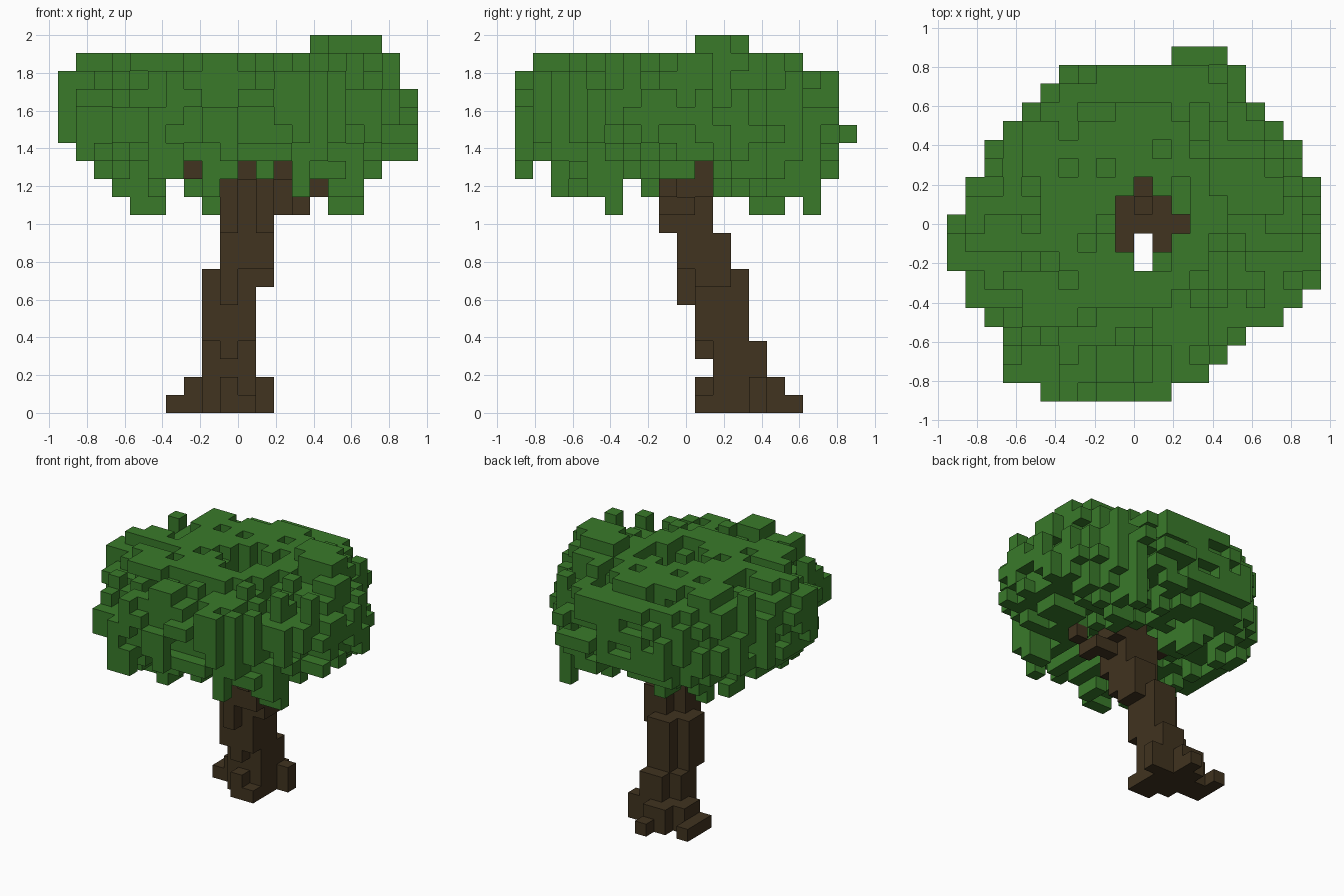
import bpy
import bmesh
import random
from mathutils import Vector

random.seed(5)
V = 2 / 21  # edge length of one block

cube = bpy.data.objects.get("Cube")
if cube:
    bpy.data.objects.remove(cube, do_unlink=True)

DIRS = [Vector(d) for d in ((1, 0, 0), (-1, 0, 0), (0, 1, 0),
                            (0, -1, 0), (0, 0, 1), (0, 0, -1))]


def material(name, color):
    m = bpy.data.materials.new(name)
    m.use_nodes = True
    m.diffuse_color = color
    m.node_tree.nodes["Principled BSDF"].inputs["Base Color"].default_value = color
    return m


def box(x0, x1, y0, y1, z0, z1):
    return {(x, y, z) for x in range(x0, x1)
            for y in range(y0, y1) for z in range(z0, z1)}


def neighbours(c):
    return [tuple(int(a + b) for a, b in zip(c, d)) for d in DIRS]


def build(name, cells, blocked, mat):
    """Mesh the exposed faces of a set of blocks."""
    bm = bmesh.new()
    for c in sorted(cells):
        centre = Vector((c[0] + 0.5, c[1] - 9, c[2] + 0.5))
        for d, n in zip(DIRS, neighbours(c)):
            if n in cells or n in blocked:
                continue
            u = Vector((d.y, d.z, d.x))
            w = d.cross(u)
            bm.faces.new([bm.verts.new((centre + (d + u * a + w * b) / 2) * V)
                          for a, b in ((-1, -1), (1, -1), (1, 1), (-1, 1))])
    bmesh.ops.remove_doubles(bm, verts=bm.verts, dist=V / 100)
    mesh = bpy.data.meshes.new(name)
    bm.to_mesh(mesh)
    bm.free()
    mesh.materials.append(mat)
    obj = bpy.data.objects.new(name, mesh)
    bpy.context.collection.objects.link(obj)


# Leaning trunk: roots, stem steps with cut back corners, fork
trunk = set().union(
    box(-2, 1, 11, 13, 0, 4), box(-1, 1, 13, 14, 0, 4),
    box(-1, 0, 10, 11, 0, 2), box(0, 1, 10, 11, 0, 1),
    box(-4, -3, 12, 15, 0, 1), box(-3, -2, 12, 14, 0, 2), box(-2, -1, 13, 14, 0, 2),
    box(1, 2, 13, 14, 0, 2), box(-2, 0, 14, 15, 0, 2), box(-1, 0, 15, 16, 0, 1),
    box(-1, 0, 10, 11, 3, 6), box(-2, 1, 10, 12, 4, 8), box(-1, 1, 12, 13, 4, 8),
    box(-1, 0, 9, 10, 6, 10), box(1, 2, 10, 12, 7, 10),
    box(-1, 2, 9, 11, 8, 10), box(0, 1, 11, 12, 8, 10),
    box(-1, 0, 8, 11, 10, 13), box(0, 1, 9, 11, 10, 13), box(1, 2, 8, 11, 10, 13))

# Branch stubs reaching into the leaves
trunk |= set().union(
    box(0, 1, 10, 11, 13, 14), box(2, 4, 9, 10, 11, 12), box(2, 3, 9, 10, 12, 13),
    box(3, 4, 8, 9, 11, 12), box(4, 5, 8, 9, 12, 13), box(2, 3, 10, 11, 12, 14),
    box(-2, -1, 10, 11, 12, 13), box(-3, -2, 10, 11, 13, 14))

# Plan outline of the crown: x span of each row from front to back
ROWS = [(-5, 2), (-7, 4), (-7, 5), (-7, 6), (-8, 8), (-9, 9), (-9, 10),
        (-10, 10), (-10, 10), (-10, 10), (-9, 10), (-9, 10), (-8, 9), (-8, 9),
        (-7, 8), (-6, 7), (-5, 6), (-4, 6), (2, 5)]
# x and y limits of each crown layer from the bottom
LAYERS = [(-7, 9, 2, 18), (-8, 10, 2, 18), (-9, 10, 0, 18), (-10, 10, 0, 19),
          (-10, 10, 0, 19), (-10, 10, 0, 19), (-10, 9, 0, 18), (-9, 9, 1, 16)]


def allowed(c):
    x, y, z = c
    if not (12 <= z <= 19 and 0 <= y <= 18):
        return False
    x0, x1, y0, y1 = LAYERS[z - 12]
    r0, r1 = ROWS[y]
    return max(x0, r0) <= x < min(x1, r1) and y0 <= y < y1


def rho(x, y):
    return (((x + 0.5) / 10) ** 2 + ((y - 9) / 9.5) ** 2) ** 0.5


# Crown core: a flattened dome
space = sorted(c for c in box(-10, 10, 0, 19, 12, 20) if allowed(c))
leaves = {c for c in space if (rho(c[0], c[1]) / 0.95) ** 2.5
          + abs((c[2] - 15.5) / (3.8 if c[2] > 15 else 4.1)) ** 2.5 < 1}

# Ragged surface: bite blocks out, then grow tufts of leaves
skin = sorted(c for c in leaves if any(n not in leaves for n in neighbours(c)))
leaves -= {c for c in skin if random.random() < 0.38}
for chance in (0.3, 0.14):
    rim = {n for c in leaves for n in neighbours(c)} - leaves
    leaves |= {c for c in sorted(rim) if allowed(c) and random.random() < chance}

# Loose leaves that fill out the rim
covered = {c[:2] for c in leaves}
for y, (x0, x1) in enumerate(ROWS):
    for x in range(x0, x1):
        if (x, y) not in covered:
            z = random.choice((15, 15, 16))
            leaves |= box(x, x + 1, y, y + 1, z, z + random.choice((1, 2)))

# Clumps along the shoulders and the raised top
leaves |= set().union(
    box(-9, -7, 8, 9, 18, 20), box(-10, -8, 7, 9, 17, 19), box(7, 9, 9, 11, 18, 20),
    box(-10, -9, 7, 8, 15, 18), box(9, 10, 10, 11, 15, 18), box(8, 9, 10, 11, 12, 15),
    box(-2, 0, 1, 3, 18, 20), box(-4, -3, 0, 2, 17, 19), box(0, 2, 14, 16, 18, 20),
    box(2, 4, 16, 18, 17, 19), box(4, 8, 10, 13, 19, 20),
    box(4, 7, 11, 13, 20, 21), box(5, 8, 10, 12, 20, 21),
    box(-6, -4, 12, 14, 19, 20), box(-3, 0, 13, 15, 19, 20), box(-6, -3, 4, 6, 19, 20))


# Vaulted hollow under the crown around the fork
def hollow(c):
    x, y, z = c
    if z + 0.5 < 15.0 - 4 * rho(x, y) + random.uniform(-0.8, 0.8):
        return True
    if z == 12:
        return x == -4 or (x in (-1, 0, 1, 2, 4) and y < 11) or (x > 2 and y in (8, 10))
    return z == 13 and ((x in (-3, 0, 2) and y < 11) or (x > 2 and y == 10))


leaves = {c for c in sorted(leaves) if not hollow(c)}

# Hanging tufts, and leaves tucked behind the branch stubs
for x0, x1, y0, y1 in ((-6, -4, 5, 6), (5, 7, 5, 6), (-2, -1, 13, 15),
                       (5, 6, 16, 17), (-5, -4, 13, 14)):
    leaves |= box(x0, x1, y0, y1, 11, 14)
leaves |= box(3, 4, 11, 13, 12, 15) | box(-3, -1, 11, 13, 12, 14)

# Front rim tip and the open shaft over the fork
leaves |= box(-5, -3, 0, 1, 13, 15)
shaft = box(-1, 0, 8, 11, 0, 21) | box(0, 1, 7, 12, 0, 21) \
    | box(1, 2, 8, 11, 0, 21) | box(2, 3, 9, 10, 0, 21)
leaves -= shaft | trunk

build("trunk", trunk, set(), material("bark brown", (0.052, 0.033, 0.014, 1)))
build("leaf_crown", leaves, trunk, material("leaf green", (0.041, 0.195, 0.023, 1)))
